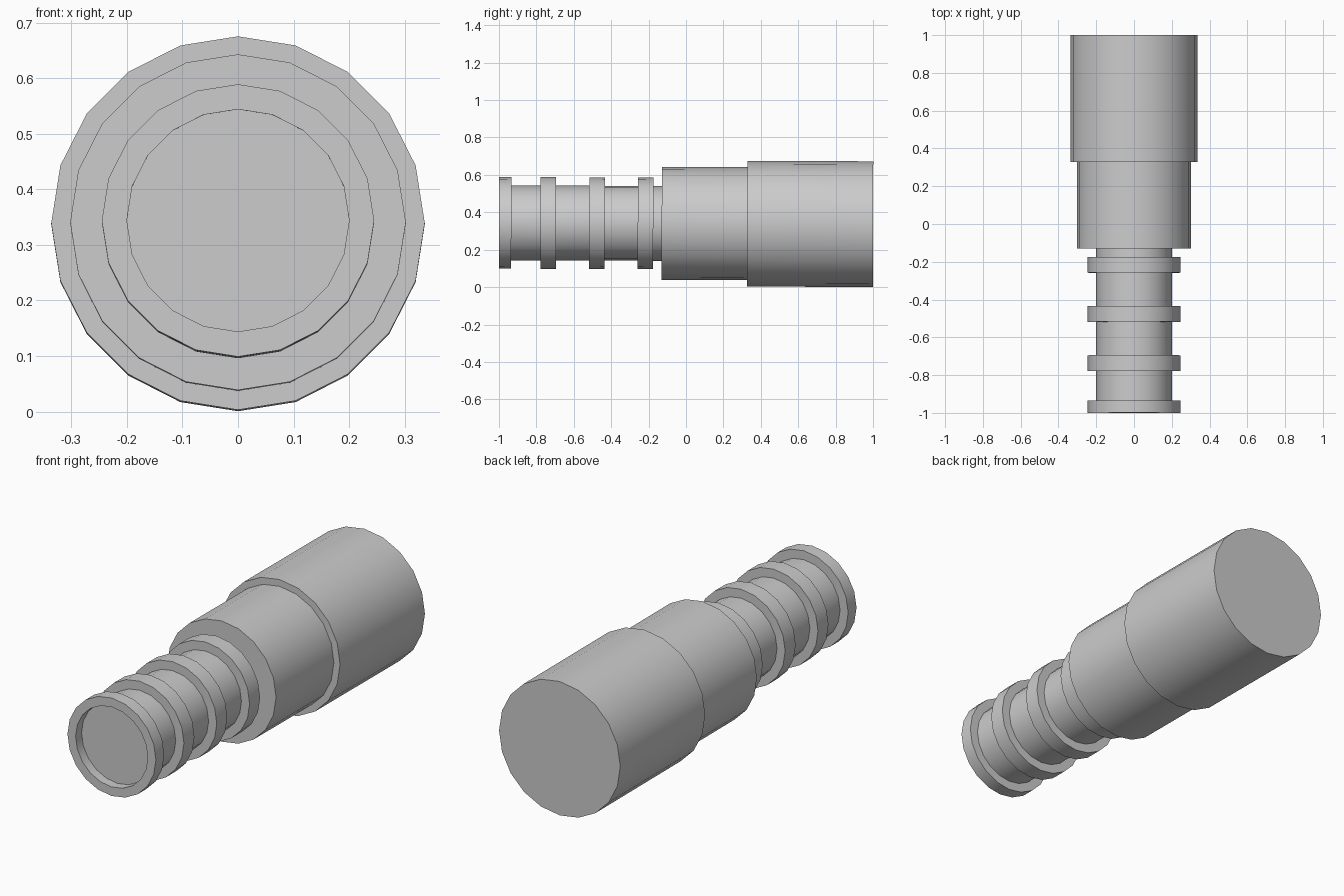
import bpy, bmesh, math
from mathutils import Matrix

if "Cube" in bpy.data.objects:
    bpy.data.objects.remove(bpy.data.objects["Cube"])

SIDES = 20
# Shared axis: runs along y, dipping very slightly toward the back
AXIS = Matrix.Translation((0, 0, 0.3403)) @ Matrix.Rotation(-0.0036, 4, 'X')


def lathe(name, profile):
    """Revolve (y, radius) points around the axis; radius 0 makes a cap."""
    bm = bmesh.new()
    rings = []
    for y, r in profile:
        if r == 0:
            continue
        rings.append([bm.verts.new((r * math.sin(2 * math.pi * i / SIDES), y,
                                    r * math.cos(2 * math.pi * i / SIDES)))
                      for i in range(SIDES)])
    for a, b in zip(rings, rings[1:]):
        for i in range(SIDES):
            j = (i + 1) % SIDES
            bm.faces.new((a[i], b[i], b[j], a[j]))
    if profile[0][1] == 0:
        bm.faces.new(rings[0])
    if profile[-1][1] == 0:
        bm.faces.new(rings[-1][::-1])
    bmesh.ops.transform(bm, matrix=AXIS, verts=bm.verts)
    # Profiles run front to back, so fix the winding from the axis side
    bm.normal_update()
    side = max(bm.faces, key=lambda f: f.calc_center_median().z)
    if side.normal.z < 0:
        bmesh.ops.reverse_faces(bm, faces=bm.faces)
    bmesh.ops.recalc_face_normals(bm, faces=bm.faces) if name == "head" else None
    mesh = bpy.data.meshes.new(name)
    bm.to_mesh(mesh)
    bm.free()
    obj = bpy.data.objects.new(name, mesh)
    bpy.context.collection.objects.link(obj)
    bpy.ops.object.select_all(action='DESELECT')
    obj.select_set(True)
    bpy.context.view_layer.objects.active = obj
    bpy.ops.object.shade_smooth_by_angle(angle=math.radians(30))
    return obj


CORE, RIB, SLEEVE, HEAD = 0.2, 0.245, 0.302, 0.336

# Ribbed grip: recessed end cap inside the front rib, then three more ribs
grip = [(-0.953, 0), (-0.953, CORE), (-1.0, CORE), (-1.0, RIB),
        (-0.934, RIB), (-0.934, CORE)]
for k in range(3):
    y0 = -0.778 + 0.26 * k
    grip += [(y0, CORE), (y0, RIB), (y0 + 0.083, RIB), (y0 + 0.083, CORE)]
grip.append((-0.13, CORE))
lathe("grip", grip)

# Middle sleeve with its front shoulder
lathe("sleeve", [(-0.13, CORE), (-0.13, SLEEVE), (0.328, SLEEVE)])

# Wide head with front shoulder and flat back cap
lathe("head", [(0.328, SLEEVE), (0.328, HEAD), (1.0, HEAD), (1.0, 0)])
